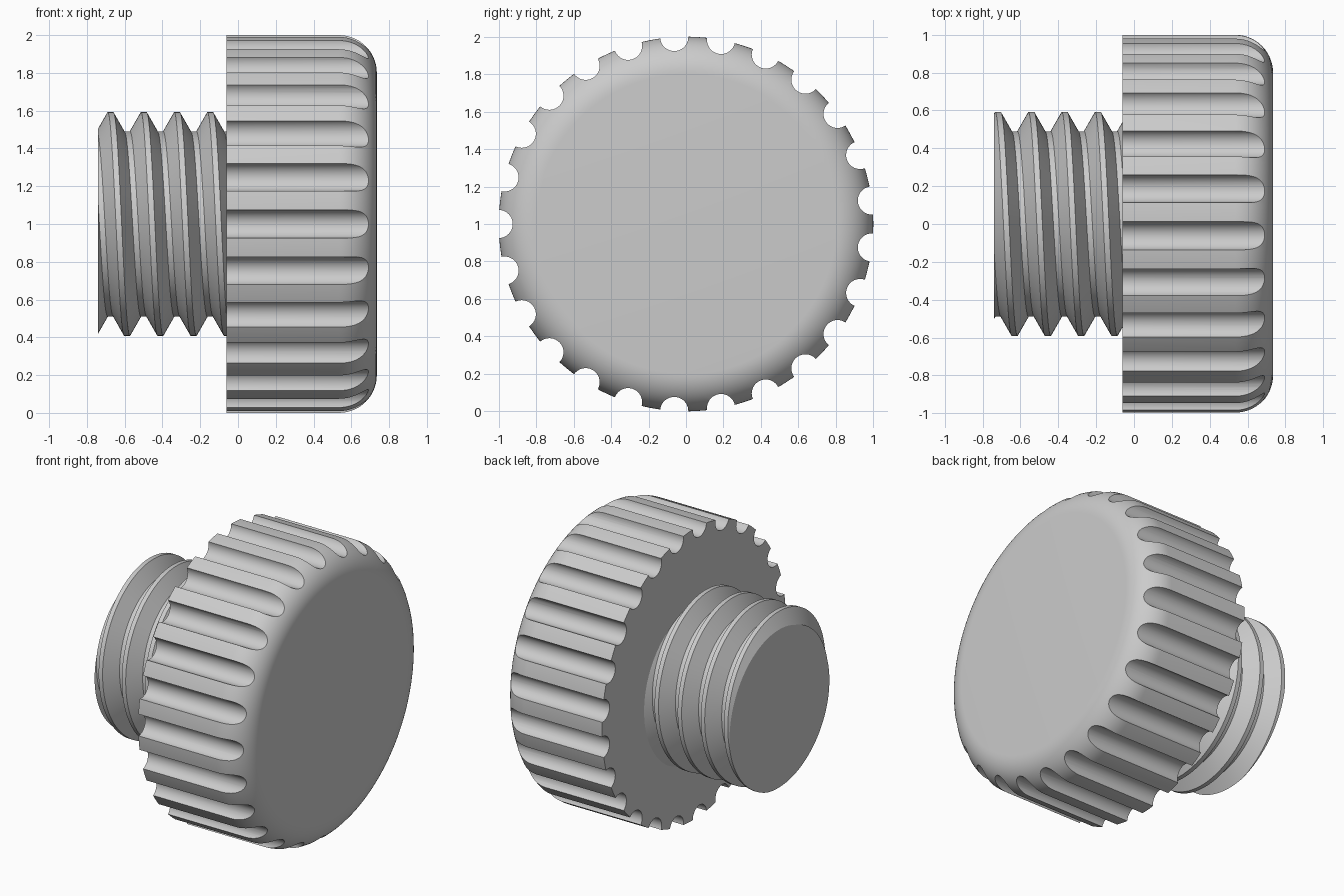
import bpy
import bmesh
from math import sin, cos, pi, radians
from mathutils import Matrix, Vector

cube = bpy.data.objects.get("Cube")
if cube:
    bpy.data.objects.remove(cube, do_unlink=True)

AXIS_Z = 1.0          # height of the shared axis, which runs along x
BACK, FACE = -0.06, 0.735
FILLET = 0.2
GROOVES, GROOVE_R = 25, 0.075
PITCH, ROOT_R, CREST_R = 0.176, 0.49, 0.592
TIP = -0.74

grey = bpy.data.materials.new("plain grey")
grey.use_nodes = True
colour = (0.6, 0.6, 0.6, 1)
grey.diffuse_color = colour
grey.node_tree.nodes["Principled BSDF"].inputs["Base Color"].default_value = colour


def make_object(name, bm):
    bmesh.ops.recalc_face_normals(bm, faces=bm.faces)
    mesh = bpy.data.meshes.new(name)
    bm.to_mesh(mesh)
    bm.free()
    mesh.materials.append(grey)
    obj = bpy.data.objects.new(name, mesh)
    bpy.context.collection.objects.link(obj)
    return obj


def select_only(obj):
    bpy.ops.object.select_all(action='DESELECT')
    obj.select_set(True)
    bpy.context.view_layer.objects.active = obj


def around(x, r, a):
    return Vector((x, r * cos(a), AXIS_Z + r * sin(a)))


# Knob body: a disc with one rounded rim
def knob_body(segments=150, steps=14):
    profile = [(BACK, 1.0)]
    for i in range(steps + 1):
        a = pi / 2 * i / steps
        profile.append((FACE - FILLET + FILLET * sin(a), 1 - FILLET + FILLET * cos(a)))
    bm = bmesh.new()
    rings = [[bm.verts.new(around(x, r, 2 * pi * s / segments)) for s in range(segments)]
             for x, r in profile]
    for low, high in zip(rings, rings[1:]):
        for s in range(segments):
            t = (s + 1) % segments
            bm.faces.new((low[s], low[t], high[t], high[s]))
    bm.faces.new(rings[0])
    bm.faces.new(rings[-1])
    return make_object("knob", bm)


# Grip grooves: a ring of rods cut out of the rim
def groove_cutter():
    bm = bmesh.new()
    for i in range(GROOVES):
        centre = around((BACK + FACE) / 2, 1.0, pi + 2 * pi * i / GROOVES)
        bmesh.ops.create_cone(bm, cap_ends=True, segments=40, radius1=GROOVE_R,
                              radius2=GROOVE_R, depth=1.2,
                              matrix=Matrix.Translation(centre) @ Matrix.Rotation(pi / 2, 4, 'Y'))
    cutter = make_object("groove_cutter", bm)
    cutter.hide_render = True
    return cutter


# Screw: one helical thread, trimmed flat at both ends
def threaded_shaft(segments=180):
    crest, flank = 0.015, 0.058
    end = BACK + 0.03
    keys = [k * PITCH + o for k in range(-2, 6)
            for o in (-crest - flank, -crest, crest, crest + flank)]

    def radius(x, middle):
        d = abs((x - middle + PITCH / 2) % PITCH - PITCH / 2)
        t = min(max((d - crest) / flank, 0), 1)
        return CREST_R + (ROOT_R - CREST_R) * t

    bm = bmesh.new()
    columns = []
    for s in range(segments + 1):
        a = 2 * pi * s / segments
        middle = -0.675 + PITCH * (a / (2 * pi) - 0.25)
        xs = [min(max(middle + k, TIP), end) for k in keys]
        columns.append([bm.verts.new(around(x, radius(x, middle), a)) for x in xs])
    for c, d in zip(columns, columns[1:]):
        for i in range(len(keys) - 1):
            bm.faces.new((c[i], c[i + 1], d[i + 1], d[i]))
    bmesh.ops.remove_doubles(bm, verts=bm.verts, dist=0.00005)
    bmesh.ops.holes_fill(bm, edges=[e for e in bm.edges if e.is_boundary], sides=0)
    return make_object("threaded_shaft", bm)


knob = knob_body()
cutter = groove_cutter()
cut = knob.modifiers.new("grip grooves", 'BOOLEAN')
cut.operation = 'DIFFERENCE'
cut.solver = 'EXACT'
cut.object = cutter
select_only(knob)
bpy.ops.object.modifier_apply(modifier=cut.name)
bpy.data.objects.remove(cutter, do_unlink=True)

shaft = threaded_shaft()
for obj in (knob, shaft):
    select_only(obj)
    bpy.ops.object.shade_smooth_by_angle(angle=radians(25))
